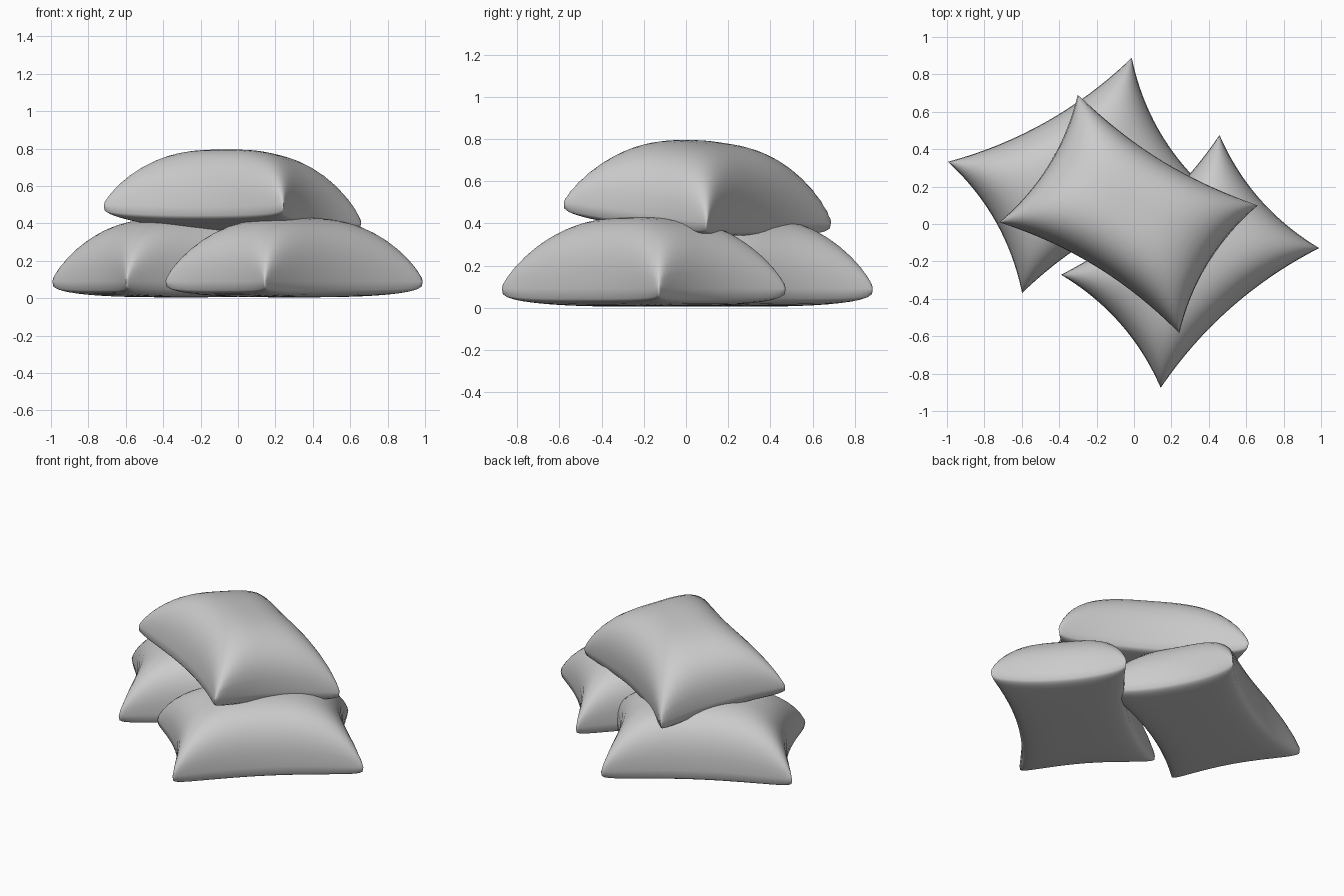
import bpy, bmesh, math
from mathutils import Vector

if "Cube" in bpy.data.objects:
    bpy.data.objects.remove(bpy.data.objects["Cube"])

N = 24            # grid divisions per side
A, B = 0.565, 0.403   # half length and half width, corner to corner
SEAM = 0.09       # height of the seam above the flat underside


def pillow_point(u, v, side):
    # pinched outline, domed top, nearly flat underside
    x = A * u * (1 - 0.115 * (1 - v * v))
    y = B * v * (1 - 0.18 * (1 - u * u))
    t = max(0.0, (1 - abs(u) ** 3) * (1 - abs(v) ** 3))
    z = 0.34 * t ** 0.39 if side > 0 else -0.085 * t ** 0.16
    return Vector((x, y, SEAM + z))


def make_pillow(name, loc, tilt, turn):
    bm = bmesh.new()
    # samples crowd toward the edges, where the cloth curves most
    s = [math.sin(math.pi / 2 * (2 * i / N - 1)) for i in range(N + 1)]
    top, bottom = {}, {}
    for i in range(N + 1):
        for j in range(N + 1):
            top[i, j] = bm.verts.new(pillow_point(s[i], s[j], 1))
            if i in (0, N) or j in (0, N):
                bottom[i, j] = top[i, j]      # shared seam
            else:
                bottom[i, j] = bm.verts.new(pillow_point(s[i], s[j], -1))
    for i in range(N):
        for j in range(N):
            ring = [(i, j), (i + 1, j), (i + 1, j + 1), (i, j + 1)]
            bm.faces.new([top[k] for k in ring])
            low = [bottom[k] for k in reversed(ring)]
            if set(low) != {top[k] for k in ring}:
                bm.faces.new(low)
    bmesh.ops.recalc_face_normals(bm, faces=bm.faces)
    for f in bm.faces:
        f.smooth = True
    mesh = bpy.data.meshes.new(name)
    bm.to_mesh(mesh)
    bm.free()
    ob = bpy.data.objects.new(name, mesh)
    ob.location = loc
    ob.rotation_euler = (math.radians(tilt), 0, math.radians(turn))
    bpy.context.collection.objects.link(ob)
    return ob


# two pillows on the floor, one leaning across them
make_pillow("back_left_pillow", (-0.305, 0.26, 0), 0, 29.5)
make_pillow("right_pillow", (0.30, -0.20, 0), 0, 41.4)
make_pillow("top_pillow", (-0.035, 0.045, 0.36), -7, -31.6)
